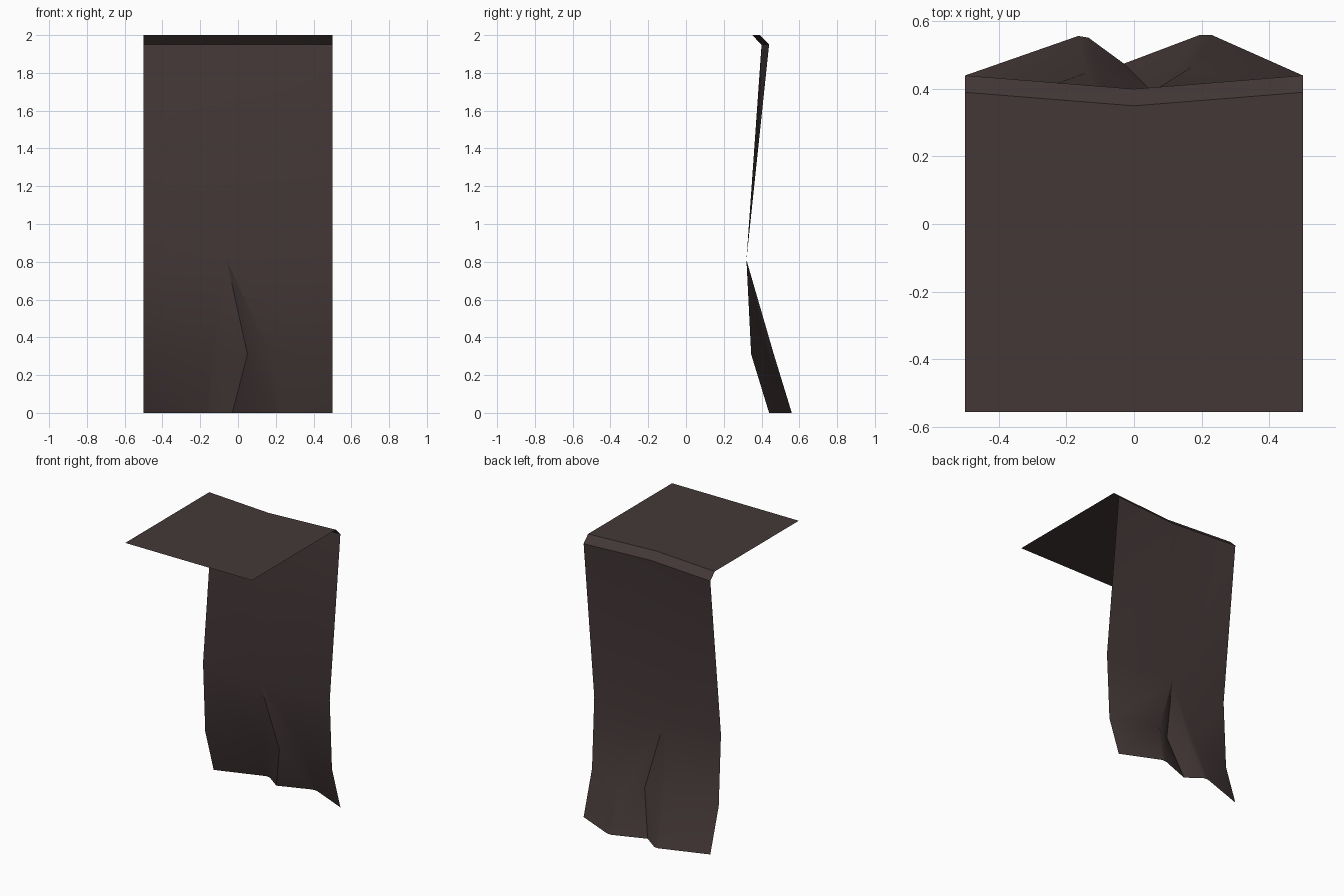
import bpy, bmesh, math

if "Cube" in bpy.data.objects:
    bpy.data.objects.remove(bpy.data.objects["Cube"])

# Draped cloth: one thin sheet, lofted from cross rows running front to back, then down
cloth_mat = bpy.data.materials.new("dark brown cloth")
cloth_mat.diffuse_color = (0.058, 0.039, 0.039, 1)
cloth_mat.use_nodes = True
cloth_mat.node_tree.nodes["Principled BSDF"].inputs["Base Color"].default_value = cloth_mat.diffuse_color


def row3(y_edge, y_mid, z, x_mid=0.0):
    """Row with two edges and one middle point shared by all inner columns."""
    return [(-0.5, y_edge, z)] + [(x_mid, y_mid, z)] * 5 + [(0.5, y_edge, z)]


rows = [
    row3(-0.557, -0.557, 2.0),          # front edge of the flat top
    row3(0.39, 0.35, 2.0),              # back edge of the flat top
    row3(0.44, 0.40, 1.95),             # lower edge of the rounded corner
    row3(0.32, 0.32, 0.81, -0.06),      # point where the folds begin
    # folds: left peak, valley, right peak
    [(x, y, 0.31) for x, y in ((-0.5, 0.345), (-0.14, 0.448), (-0.10, 0.44), (0.05, 0.395),
                               (0.17, 0.465), (0.17, 0.465), (0.5, 0.345))],
    [(x, y, 0.0) for x, y in ((-0.5, 0.44), (-0.165, 0.557), (-0.135, 0.552), (-0.03, 0.475),
                              (0.195, 0.56), (0.23, 0.56), (0.5, 0.44))],
]

bm = bmesh.new()
grid = [[bm.verts.new(p) for p in row] for row in rows]
for upper, lower in zip(grid, grid[1:]):
    for c in range(6):
        bm.faces.new((upper[c], upper[c + 1], lower[c + 1], lower[c]))
# Merge the shared points so the folds taper into the flat sheet
bmesh.ops.remove_doubles(bm, verts=bm.verts, dist=0.0005)
mesh = bpy.data.meshes.new("draped_cloth")
bm.to_mesh(mesh)
bm.free()

cloth = bpy.data.objects.new("draped_cloth", mesh)
bpy.context.collection.objects.link(cloth)
mesh.materials.append(cloth_mat)
bpy.context.view_layer.objects.active = cloth
cloth.select_set(True)
bpy.ops.object.shade_smooth_by_angle(angle=math.radians(30))
